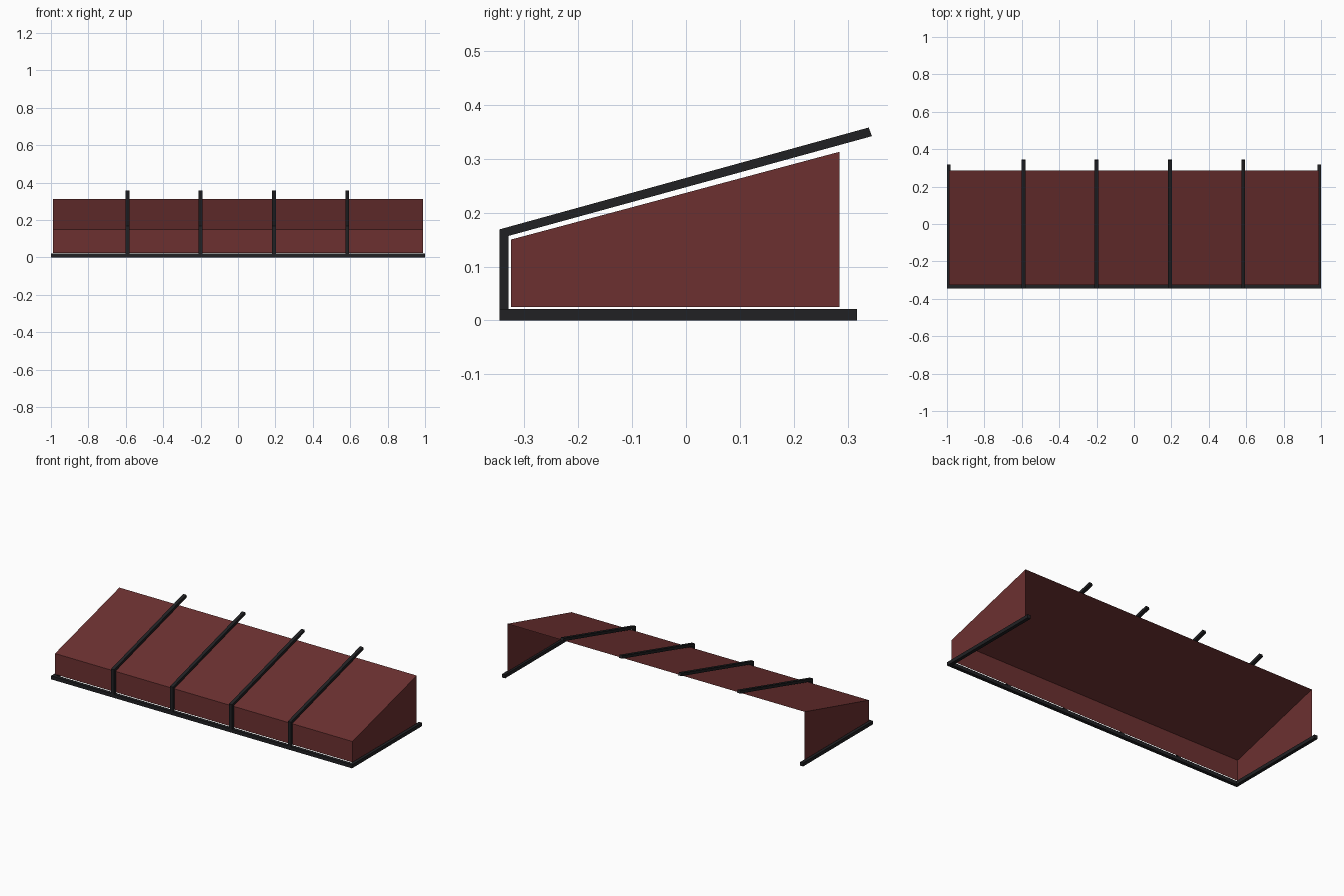
import bpy

if "Cube" in bpy.data.objects:
    bpy.data.objects.remove(bpy.data.objects["Cube"])


def material(name, rgb):
    m = bpy.data.materials.new(name)
    m.diffuse_color = (*rgb, 1)
    m.use_nodes = True
    m.node_tree.nodes["Principled BSDF"].inputs["Base Color"].default_value = m.diffuse_color
    return m


FABRIC = material("dark_red_fabric", (0.15, 0.03, 0.03))
METAL = material("black_metal", (0.015, 0.015, 0.017))


def make(name, verts, faces, mat):
    me = bpy.data.meshes.new(name)
    me.from_pydata(verts, [], faces)
    me.materials.append(mat)
    ob = bpy.data.objects.new(name, me)
    bpy.context.collection.objects.link(ob)
    return ob


def extrude_x(name, profile, x0, x1):
    """Solid with a (y, z) profile running from x0 to x1."""
    n = len(profile)
    verts = [(x, y, z) for x in (x0, x1) for y, z in profile]
    faces = [tuple(reversed(range(n))), tuple(range(n, 2 * n))]
    faces += [(i, (i + 1) % n, n + (i + 1) % n, n + i) for i in range(n)]
    return make(name, verts, faces, METAL)


def box_profile(y0, y1, z0, z1):
    return [(y0, z0), (y1, z0), (y1, z1), (y0, z1)]


# Fabric cover: thin sheet with front valance, sloped roof and two ends,
# open at the back and underneath
side = [(-0.325, 0.025), (0.285, 0.025), (0.285, 0.313), (-0.325, 0.15)]
verts = [(x, y, z) for x in (-0.988, 0.988) for y, z in side]
make("fabric_cover", verts,
     [(3, 2, 1, 0), (4, 5, 6, 7), (0, 4, 7, 3), (3, 7, 6, 2)], FABRIC)

# Base frame: front bar and two end bars
extrude_x("front_bar", box_profile(-0.346, -0.325, 0, 0.021), -1, 1)
for s, label in ((-1, "left"), (1, "right")):
    a, b = sorted((s * 0.98, s))
    extrude_x(label + "_end_bar", box_profile(-0.325, 0.317, 0, 0.021), a, b)

# Bent ribs over the front and roof
rib = [(-0.346, 0.021), (-0.329, 0.021), (-0.329, 0.157),
       (0.345, 0.342), (0.339, 0.358), (-0.346, 0.169)]
for i, x in enumerate((-0.591, -0.2, 0.193, 0.584)):
    extrude_x(f"rib_{i + 1}", rib, x - 0.01, x + 0.01)
